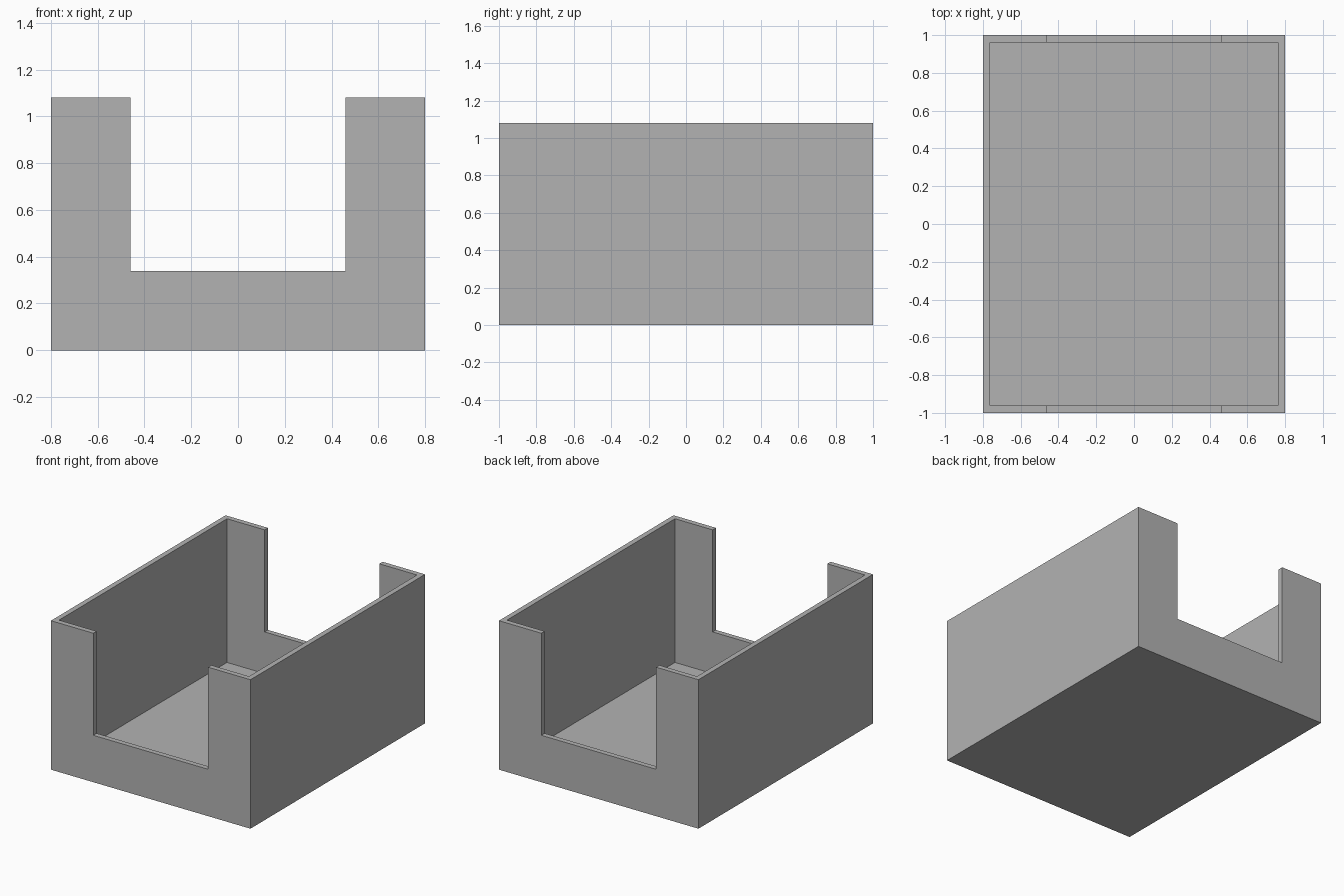
import bpy
import bmesh
from mathutils import Vector

# Remove the default cube
cube = bpy.data.objects.get("Cube")
if cube:
    bpy.data.objects.remove(cube, do_unlink=True)

HALF_W, HALF_L, HEIGHT = 0.80, 1.00, 1.08
WALL = 0.038
NOTCH_HALF, NOTCH_Z = 0.46, 0.34

# Plain grey finish
grey = bpy.data.materials.new("plain_grey")
grey.use_nodes = True
colour = (0.45, 0.45, 0.45, 1.0)
grey.diffuse_color = colour
grey.node_tree.nodes["Principled BSDF"].inputs["Base Color"].default_value = colour


def box(name, low, high):
    """Box object spanning two opposite corners."""
    low, high = Vector(low), Vector(high)
    bm = bmesh.new()
    bmesh.ops.create_cube(bm, size=1)
    bmesh.ops.scale(bm, vec=high - low, verts=bm.verts)
    bmesh.ops.translate(bm, vec=(low + high) / 2, verts=bm.verts)
    mesh = bpy.data.meshes.new(name)
    bm.to_mesh(mesh)
    bm.free()
    mesh.materials.append(grey)
    obj = bpy.data.objects.new(name, mesh)
    bpy.context.scene.collection.objects.link(obj)
    return obj


def cut(target, cutter):
    """Subtract the cutter, apply the result and discard the cutter."""
    cutter.hide_render = True
    mod = target.modifiers.new(cutter.name, 'BOOLEAN')
    mod.operation = 'DIFFERENCE'
    mod.solver = 'EXACT'
    mod.object = cutter
    bpy.context.view_layer.objects.active = target
    bpy.ops.object.modifier_apply(modifier=mod.name)
    bpy.data.objects.remove(cutter, do_unlink=True)


# Open tray: solid block hollowed from above
tray = box("open_tray", (-HALF_W, -HALF_L, 0), (HALF_W, HALF_L, HEIGHT))
cut(tray, box("cavity_cutter",
              (WALL - HALF_W, WALL - HALF_L, WALL),
              (HALF_W - WALL, HALF_L - WALL, HEIGHT + 1)))

# Wide notch through the front and back walls
cut(tray, box("notch_cutter",
              (-NOTCH_HALF, -HALF_L - 1, NOTCH_Z),
              (NOTCH_HALF, HALF_L + 1, HEIGHT + 1)))
